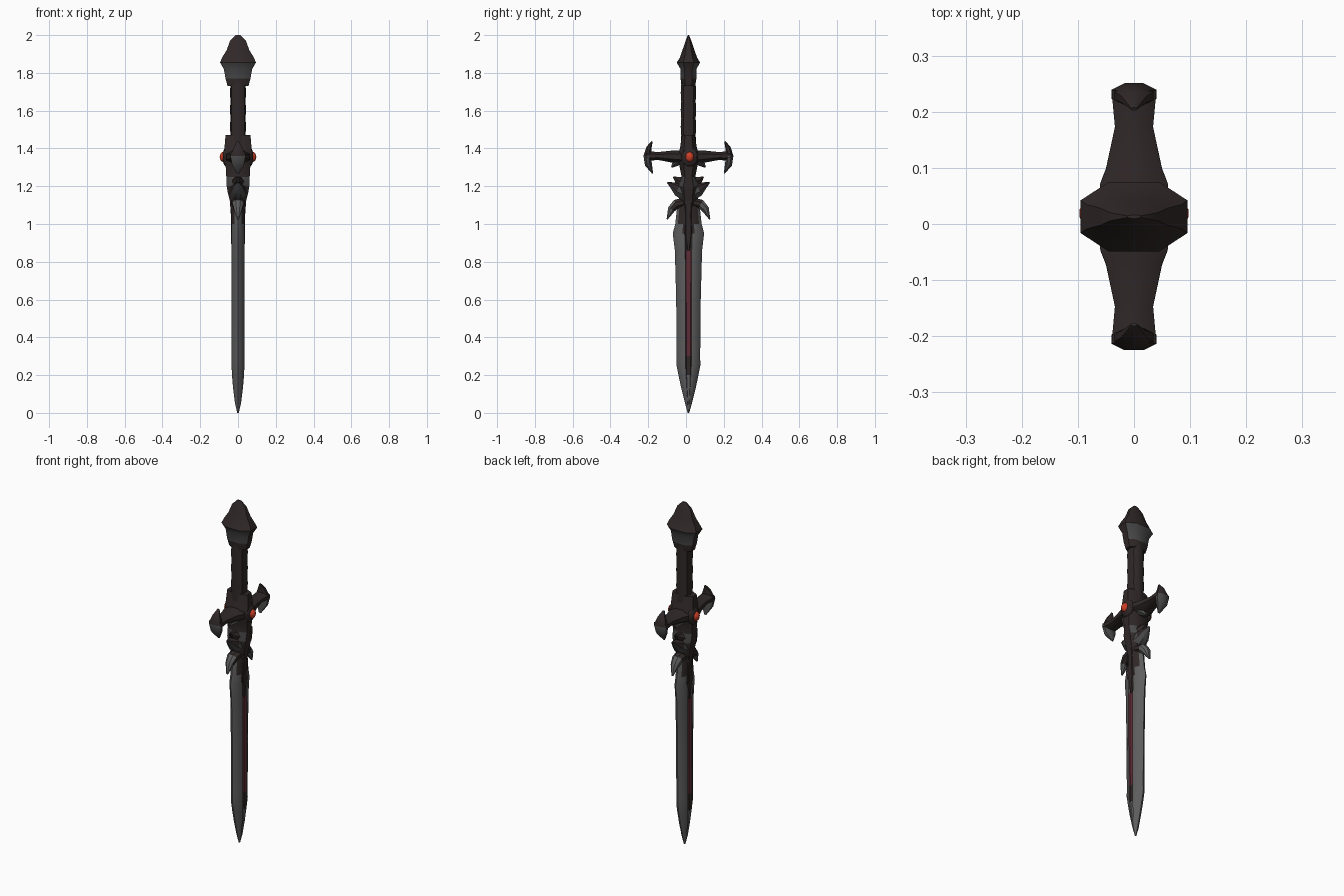
import bpy, bmesh, math
from mathutils import Vector

cube = bpy.data.objects.get("Cube")
if cube:
    bpy.data.objects.remove(cube)

MID = 0.013  # centre line of the sword in y


def material(name, r, g, b, rough=0.6):
    m = bpy.data.materials.new(name)
    m.use_nodes = True
    m.diffuse_color = (r, g, b, 1)
    bsdf = m.node_tree.nodes["Principled BSDF"]
    bsdf.inputs["Base Color"].default_value = (r, g, b, 1)
    bsdf.inputs["Roughness"].default_value = rough
    return m


DARK = material("dark brown", 0.03, 0.021, 0.021)
STEEL = material("steel grey", 0.11, 0.11, 0.11)
WORN = material("worn grey", 0.07, 0.068, 0.068)
RED = material("crimson", 0.11, 0.025, 0.036)
GEM = material("orange red", 0.6, 0.05, 0.02)


def ring(n, square=1.0):
    """Unit cross-section; square below 1 gives a boxier shape."""
    pts = []
    for i in range(n):
        a = 2 * math.pi * (i + 0.5) / n
        c, s = math.cos(a), math.sin(a)
        pts.append((math.copysign(abs(c) ** square, c), math.copysign(abs(s) ** square, s)))
    k = max(p[0] for p in pts)
    return [(u / k, v / k) for u, v in pts]


def sweep(name, path, section, mats, rule=None, side=1, smooth=35):
    """Sweep a section along (y, z, half width, half thickness) stations."""
    bm = bmesh.new()
    rings = []
    for i, (y, z, w, t) in enumerate(path):
        a, b = path[max(i - 1, 0)], path[min(i + 1, len(path) - 1)]
        d = Vector((b[0] - a[0], b[1] - a[1])).normalized()
        rings.append([bm.verts.new((t * v, MID + side * (y + d.y * w * u), z - d.x * w * u))
                      for u, v in section])
    n = len(section)
    for a, b in zip(rings, rings[1:]):
        for i in range(n):
            bm.faces.new((a[i], a[(i + 1) % n], b[(i + 1) % n], b[i]))
    bm.faces.new(rings[0])
    bm.faces.new(rings[-1])
    bmesh.ops.recalc_face_normals(bm, faces=bm.faces)
    if rule:
        for f in bm.faces:
            f.material_index = rule(f.calc_center_median(), f.normal)
    me = bpy.data.meshes.new(name)
    bm.to_mesh(me)
    bm.free()
    for m in mats:
        me.materials.append(m)
    ob = bpy.data.objects.new(name, me)
    bpy.context.collection.objects.link(ob)
    bpy.ops.object.select_all(action='DESELECT')
    ob.select_set(True)
    bpy.context.view_layer.objects.active = ob
    bpy.ops.object.shade_smooth_by_angle(angle=math.radians(smooth))
    return ob


# Blade with a sunken coloured groove on both faces
half = [(1, 0), (0.8, 0.55), (0.4, 0.95), (0.24, 1), (0.18, 0.8)]
top = half + [(-u, v) for u, v in reversed(half)]
blade_section = top + [(u, -v) for u, v in reversed(top[1:-1])]


def blade_colour(c, n):
    if c.z > 0.93 and abs(c.y - MID) < 0.045:
        return 1
    if abs(c.y - MID) < 0.016 and abs(c.x) > 0.01 and c.z > 0.2:
        return 2 if 0.3 < c.z < 0.9 else 1
    return 0


sweep("blade", [(0, 0, 0.004, 0.004), (0, 0.05, 0.018, 0.016), (0, 0.13, 0.038, 0.026),
                (0, 0.2, 0.053, 0.032), (0, 0.25, 0.063, 0.034), (0, 0.3, 0.062, 0.034),
                (0, 0.6, 0.065, 0.034), (0, 0.86, 0.072, 0.034), (0, 0.95, 0.083, 0.034),
                (0, 1.0, 0.07, 0.034), (0, 1.07, 0.062, 0.034), (0, 1.14, 0.05, 0.034)],
      blade_section, [STEEL, DARK, RED], blade_colour)

# Dark tongue that runs from the hilt onto the blade
sweep("blade_tongue", [(0, 0.86, 0.008, 0.035), (0, 0.95, 0.034, 0.037), (0, 1.05, 0.028, 0.038),
                       (0, 1.15, 0.04, 0.045)], ring(8), [DARK])

# Neck between the blade and the guard
sweep("neck", [(0, 1.03, 0.022, 0.03), (0, 1.11, 0.04, 0.04), (0, 1.17, 0.045, 0.055),
               (0, 1.2, 0.052, 0.06), (0, 1.25, 0.036, 0.062), (0, 1.32, 0.05, 0.066),
               (0, 1.36, 0.06, 0.072), (0, 1.4, 0.045, 0.072), (0, 1.47, 0.034, 0.066)],
      ring(8, 0.75), [DARK, WORN],
      lambda c, n: 1 if n.z < -0.3 or (1.2 < c.z < 1.25 and abs(n.y) > 0.6) else 0)

# Grip, slightly uneven like wrapped leather
sweep("grip", [(0, 1.38 + 0.045 * i, 0.038 + 0.003 * (i % 2), 0.038 + 0.003 * (i % 2))
               for i in range(10)], ring(10, 0.85), [DARK])

# Pommel with a broad collar and a pointed cap
sweep("pommel", [(0, 1.73, 0.035, 0.055), (0, 1.77, 0.042, 0.066), (0, 1.82, 0.042, 0.075),
                 (0, 1.855, 0.062, 0.095), (0, 1.88, 0.046, 0.085), (0, 1.92, 0.032, 0.06),
                 (0, 1.97, 0.015, 0.042), (0, 2.0, 0.003, 0.012)],
      ring(8, 0.85), [DARK, WORN],
      lambda c, n: 1 if 1.75 < c.z < 1.85 and abs(n.y) > 0.5 else 0)

# Arms, crescents and hooked spikes on each side
spike_colour = lambda c, n: 1 if n.z < 0.1 else 0
for side, label in ((1, "back"), (-1, "front")):
    sweep(label + "_guard_arm",
          [(0, 1.355, 0.04, 0.066), (0.06, 1.355, 0.034, 0.06), (0.085, 1.357, 0.032, 0.05),
           (0.16, 1.36, 0.021, 0.034), (0.225, 1.36, 0.026, 0.04)],
          ring(8), [DARK], None, side)
    sweep(label + "_guard_crescent",
          [(0.192, 1.438, 0.003, 0.005), (0.209, 1.405, 0.014, 0.022), (0.218, 1.36, 0.02, 0.04),
           (0.212, 1.315, 0.019, 0.032), (0.19, 1.268, 0.003, 0.006)],
          ring(8), [DARK, WORN], lambda c, n: 1 if c.z < 1.34 and n.z < 0.25 else 0, side)
    sweep(label + "_guard_tooth",
          [(0.045, 1.35, 0.035, 0.045), (0.07, 1.32, 0.018, 0.03), (0.09, 1.3, 0.003, 0.006)],
          ring(6), [DARK, WORN], spike_colour, side)
    sweep(label + "_upper_spike",
          [(0.02, 1.175, 0.05, 0.045), (0.055, 1.185, 0.037, 0.036), (0.085, 1.205, 0.018, 0.022),
           (0.112, 1.22, 0.003, 0.005)],
          ring(8), [DARK, WORN], spike_colour, side)
    sweep(label + "_upper_barb",
          [(0.03, 1.22, 0.03, 0.035), (0.062, 1.235, 0.016, 0.022), (0.08, 1.25, 0.003, 0.005)],
          ring(6), [DARK], None, side)
    sweep(label + "_lower_spike",
          [(0.02, 1.115, 0.025, 0.035), (0.065, 1.105, 0.025, 0.03), (0.09, 1.078, 0.02, 0.022),
           (0.113, 1.025, 0.003, 0.005)],
          ring(8), [DARK, STEEL], lambda c, n: 1 if c.y * side > 0.065 else 0, side)

# Gem and its setting on both broad faces
for sx, label in ((1, "left"), (-1, "right")):
    for part, mat, x, r, depth in (("gem_setting", DARK, 0.06, 0.045, 0.024),
                                   ("gem", GEM, 0.078, 0.023, 0.02)):
        bpy.ops.mesh.primitive_uv_sphere_add(segments=10, ring_count=8, radius=1,
                                             location=(sx * x, MID + 0.006, 1.355))
        ob = bpy.context.object
        ob.name = label + "_" + part
        ob.scale = (depth, r, r * 1.15)
        ob.data.materials.append(mat)
        bpy.ops.object.shade_smooth_by_angle(angle=math.radians(35))
